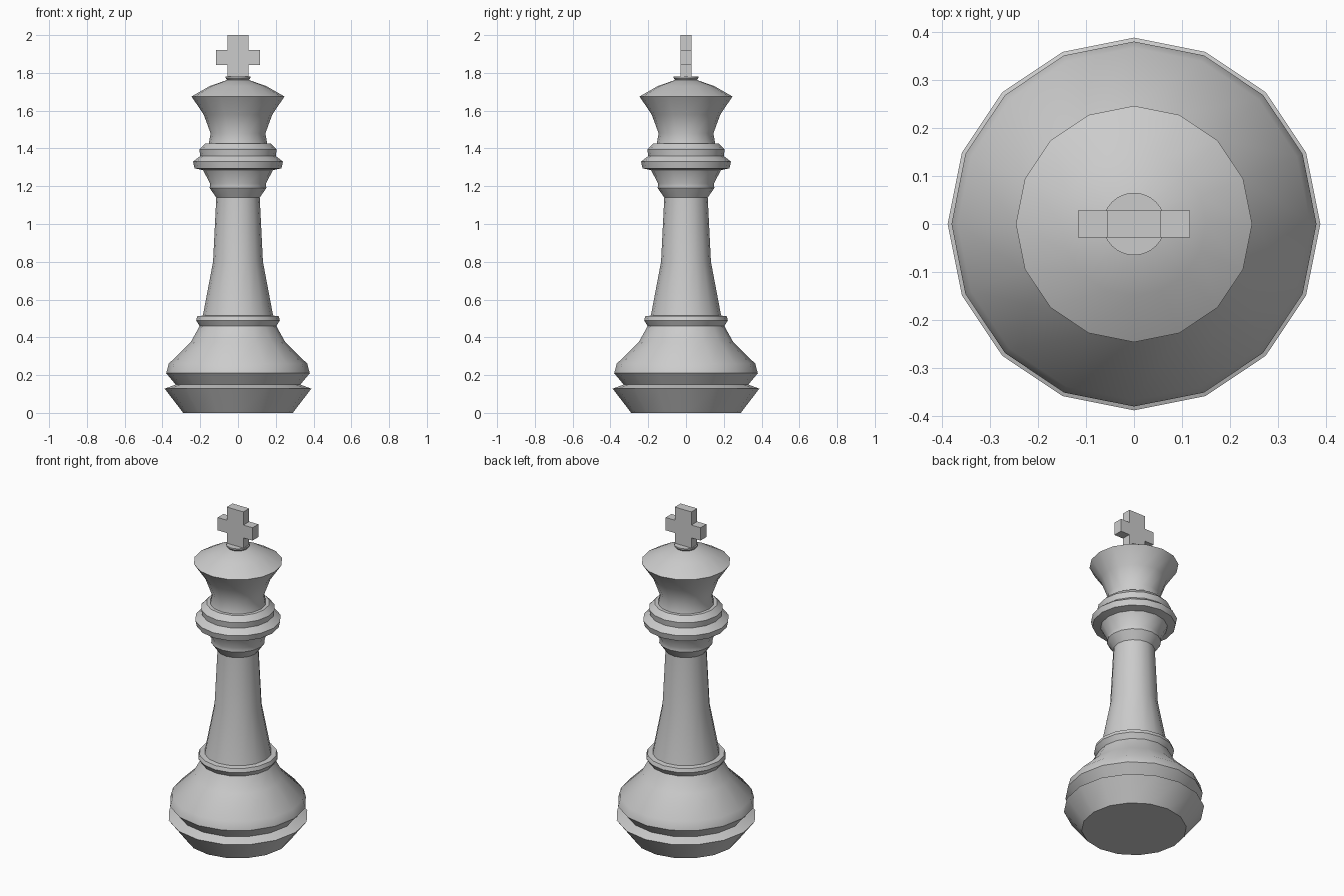
import bpy, bmesh, math

if "Cube" in bpy.data.objects:
    bpy.data.objects.remove(bpy.data.objects["Cube"])


def add_object(name, bm):
    bmesh.ops.recalc_face_normals(bm, faces=bm.faces)
    mesh = bpy.data.meshes.new(name)
    bm.to_mesh(mesh)
    bm.free()
    obj = bpy.data.objects.new(name, mesh)
    bpy.context.collection.objects.link(obj)
    return obj


def lathe(name, profile, sides):
    """Turn an (r, z) profile around z and cap both ends."""
    bm = bmesh.new()
    rings = []
    for r, z in profile:
        angles = [2 * math.pi * i / sides for i in range(sides)]
        rings.append([bm.verts.new((r * math.cos(a), r * math.sin(a), z)) for a in angles])
    for low, high in zip(rings, rings[1:]):
        for i in range(sides):
            j = (i + 1) % sides
            bm.faces.new((low[i], low[j], high[j], high[i]))
    bm.faces.new(rings[0][::-1])
    bm.faces.new(rings[-1])
    obj = add_object(name, bm)
    bpy.ops.object.select_all(action='DESELECT')
    obj.select_set(True)
    bpy.context.view_layer.objects.active = obj
    bpy.ops.object.shade_smooth_by_angle(angle=math.radians(35))
    return obj


# Turned body: foot, belly, ring, shaft, collars and crown
body_profile = [
    (0.29, 0.0), (0.388, 0.128), (0.33, 0.15),
    (0.38, 0.21), (0.367, 0.26), (0.25, 0.375), (0.203, 0.46),
    (0.222, 0.49), (0.215, 0.512), (0.186, 0.515),
    (0.132, 0.80), (0.115, 1.14), (0.15, 1.19), (0.148, 1.215),
    (0.185, 1.285), (0.23, 1.295), (0.238, 1.33), (0.20, 1.36),
    (0.205, 1.395), (0.175, 1.425), (0.155, 1.425),
    (0.145, 1.48), (0.182, 1.58), (0.246, 1.675), (0.15, 1.73), (0.05, 1.765),
]
lathe("body", body_profile, 16)

# Small disc under the cross
lathe("finial_disc", [(0.05, 1.755), (0.065, 1.772), (0.065, 1.78)], 32)

# Cross: plus-shaped outline extruded in depth
stem, arm, depth = 0.056, 0.117, 0.028
bottom, arm_low, arm_high, top = 1.775, 1.842, 1.92, 2.0
right = [(stem, bottom), (stem, arm_low), (arm, arm_low),
         (arm, arm_high), (stem, arm_high), (stem, top)]
outline = right + [(-x, z) for x, z in reversed(right)]
bm = bmesh.new()
face = bm.faces.new([bm.verts.new((x, -depth, z)) for x, z in outline])
ext = bmesh.ops.extrude_face_region(bm, geom=[face], use_keep_orig=True)
moved = [g for g in ext["geom"] if isinstance(g, bmesh.types.BMVert)]
bmesh.ops.translate(bm, verts=moved, vec=(0, 2 * depth, 0))
add_object("cross", bm)
